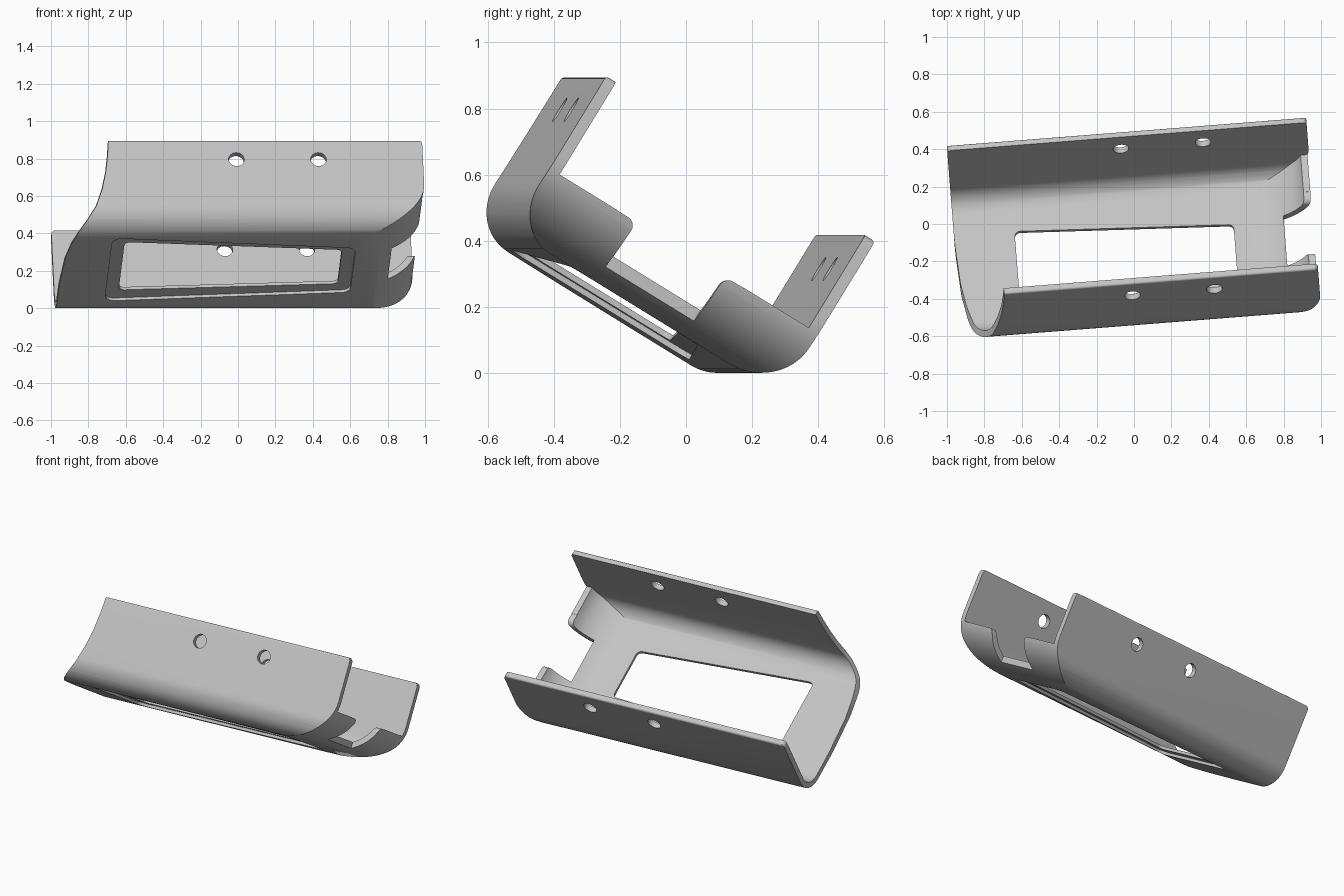
import bpy, bmesh, math
from mathutils import Matrix, Vector

cube = bpy.data.objects.get("Cube")
if cube:
    bpy.data.objects.remove(cube)

YAW, TILT = math.radians(4.5), math.radians(-31.5)
LEVEL = Matrix.Rotation(YAW, 4, 'Z')                # long axis swung slightly
FRAME = LEVEL @ Matrix.Rotation(TILT, 4, 'X')       # tray rolled forward

# Maps (profile p, profile q, depth r) to the local frame
AXES = {
    'length': lambda p, q, r: (r, p, q),
    'width': lambda p, q, r: (p, r, q),
    'height': lambda p, q, r: (p, q, r),
}


def rounded(corners, steps=12):
    """Polygon of (x, y, radius) corners turned into points with arcs."""
    out = []
    for i, (x, y, r) in enumerate(corners):
        p = Vector((x, y))
        if r == 0:
            out.append(p)
            continue
        a = (Vector(corners[i - 1][:2]) - p).normalized()
        b = (Vector(corners[(i + 1) % len(corners)][:2]) - p).normalized()
        half = a.angle(b) / 2
        centre = p + (a + b).normalized() * r / math.sin(half)
        d1 = p + a * r / math.tan(half) - centre
        d2 = p + b * r / math.tan(half) - centre
        w = d1.angle(d2)
        for k in range(steps + 1):
            f = k / steps
            out.append(centre + (d1 * math.sin((1 - f) * w) + d2 * math.sin(f * w)) / math.sin(w))
    return out


def prism(name, points, axis, lo, hi, frame=FRAME):
    bm = bmesh.new()
    rings = [[bm.verts.new(AXES[axis](p[0], p[1], r)) for p in points] for r in (lo, hi)]
    n = len(points)
    bm.faces.new(rings[0])
    bm.faces.new(rings[1])
    for i in range(n):
        j = (i + 1) % n
        bm.faces.new((rings[0][i], rings[0][j], rings[1][j], rings[1][i]))
    bmesh.ops.recalc_face_normals(bm, faces=bm.faces)
    bm.transform(frame)
    mesh = bpy.data.meshes.new(name)
    bm.to_mesh(mesh)
    bm.free()
    obj = bpy.data.objects.new(name, mesh)
    bpy.context.collection.objects.link(obj)
    return obj


def combine(target, cutter, operation='DIFFERENCE'):
    cutter.hide_render = True
    mod = target.modifiers.new("cut", 'BOOLEAN')
    mod.operation, mod.solver, mod.object = operation, 'EXACT', cutter
    bpy.ops.object.select_all(action='DESELECT')
    bpy.context.view_layer.objects.active = target
    target.select_set(True)
    bpy.ops.object.modifier_apply(modifier=mod.name)
    bpy.data.objects.remove(cutter)


def end_curve(end, floor, a, b, top):
    """Elliptical sweep from the floor up to the end wall, stopping at top."""
    stop = math.acos(max(0, (floor + b - top) / b))
    return [(end - a + a * math.sin(stop * k / 20), floor + b - b * math.cos(stop * k / 20))
            for k in range(21)]


FRONT, BACK, FLOOR, TOP, WALL = -0.74, 0.217, 0.067, 0.6, 0.035
LEFT, RIGHT, TAB_TOP = 0.962, -0.965, 0.272

# Outer shell: channel section trimmed by the side outline
tray = prism("tray_body", rounded([
    (FRONT, TOP, 0.012), (FRONT, FLOOR, 0.15), (BACK, FLOOR, 0.15), (BACK, TOP, 0.012)]),
    'length', -1.2, 1.2)
outline = rounded([(LEFT, 0.4, 0), (LEFT, TOP + 0.001, 0.025),
                   (RIGHT, TOP + 0.001, 0.025), (RIGHT, FLOOR - 0.05, 0),
                   (0.3, FLOOR - 0.05, 0), (0.3, FLOOR - 0.001, 0)], 5)
combine(tray, prism("side_outline", end_curve(LEFT, FLOOR - 0.001, 0.38, 0.26, 0.4) + outline[1:],
                    'width', -1, 1), 'INTERSECT')

# Hollow inside, open above the low end tabs
cavity = prism("cavity", rounded([
    (FRONT + WALL, 1, 0), (FRONT + WALL, FLOOR + WALL, 0.115),
    (BACK - WALL, FLOOR + WALL, 0.115), (BACK - WALL, 1, 0)]), 'length', -1.3, 1.3)
inner = end_curve(LEFT - WALL, FLOOR + WALL - 0.001, 0.345, 0.225, TAB_TOP)
inner += [(1.2, TAB_TOP), (1.2, 0.9), (-1.2, 0.9), (-1.2, FLOOR + WALL - 0.001)]
combine(cavity, prism("cavity_outline", inner, 'width', -1.1, 1.1), 'INTERSECT')
combine(tray, cavity)

# Gap between the two end tabs
combine(tray, prism("end_gap", rounded([
    (-0.43, -0.1, 0), (-0.43, TAB_TOP - 0.001, 0.03), (-0.5, TAB_TOP - 0.001, 0), (-0.5, 0.4, 0),
    (-0.05, 0.4, 0), (-0.05, TAB_TOP - 0.001, 0), (-0.115, TAB_TOP - 0.001, 0.03),
    (-0.115, -0.1, 0)], 6), 'length', 0.8, 1.2))

# Tapered window with a shallow recess around it on the underside
combine(tray, prism("window_recess", rounded([
    (-0.71, 0.035, 0.05), (0.6, -0.055, 0.05), (0.6, -0.505, 0.05), (-0.71, -0.605, 0.05)], 6),
    'height', -0.2, FLOOR + 0.017))
combine(tray, prism("window", rounded([
    (-0.64, -0.05, 0.03), (0.53, -0.115, 0.03), (0.53, -0.46, 0.03), (-0.64, -0.54, 0.03)], 6),
    'height', -0.2, 0.25))

# Swept cut at the right end of the front wall
combine(tray, prism("swept_cut", [
    (-0.715, 1.1), (-0.72, 0.9), (-0.728, 0.82), (-0.742, 0.73), (-0.765, 0.64), (-0.80, 0.55),
    (-0.845, 0.48), (-0.89, 0.415), (-0.925, 0.35), (-0.95, 0.27), (-0.963, 0.15), (-0.97, 0.02),
    (-1.3, 0.02), (-1.3, 1.1)], 'width', -1, 0, LEVEL))

# Pairs of screw holes through both walls
for u in (-0.038, 0.402):
    circle = [(u + 0.042 * math.cos(math.tau * k / 32), 0.48 + 0.042 * math.sin(math.tau * k / 32))
              for k in range(32)]
    combine(tray, prism("screw_hole", circle, 'width', -1, 1))

# Plain grey finish
grey = bpy.data.materials.new("light_grey")
grey.use_nodes = True
colour = (0.55, 0.55, 0.55, 1)
grey.diffuse_color = colour
grey.node_tree.nodes["Principled BSDF"].inputs["Base Color"].default_value = colour
tray.data.materials.clear()
tray.data.materials.append(grey)
for face in tray.data.polygons:
    face.material_index = 0
bpy.ops.object.select_all(action='DESELECT')
tray.select_set(True)
bpy.context.view_layer.objects.active = tray
bpy.ops.object.shade_smooth_by_angle(angle=math.radians(30))
